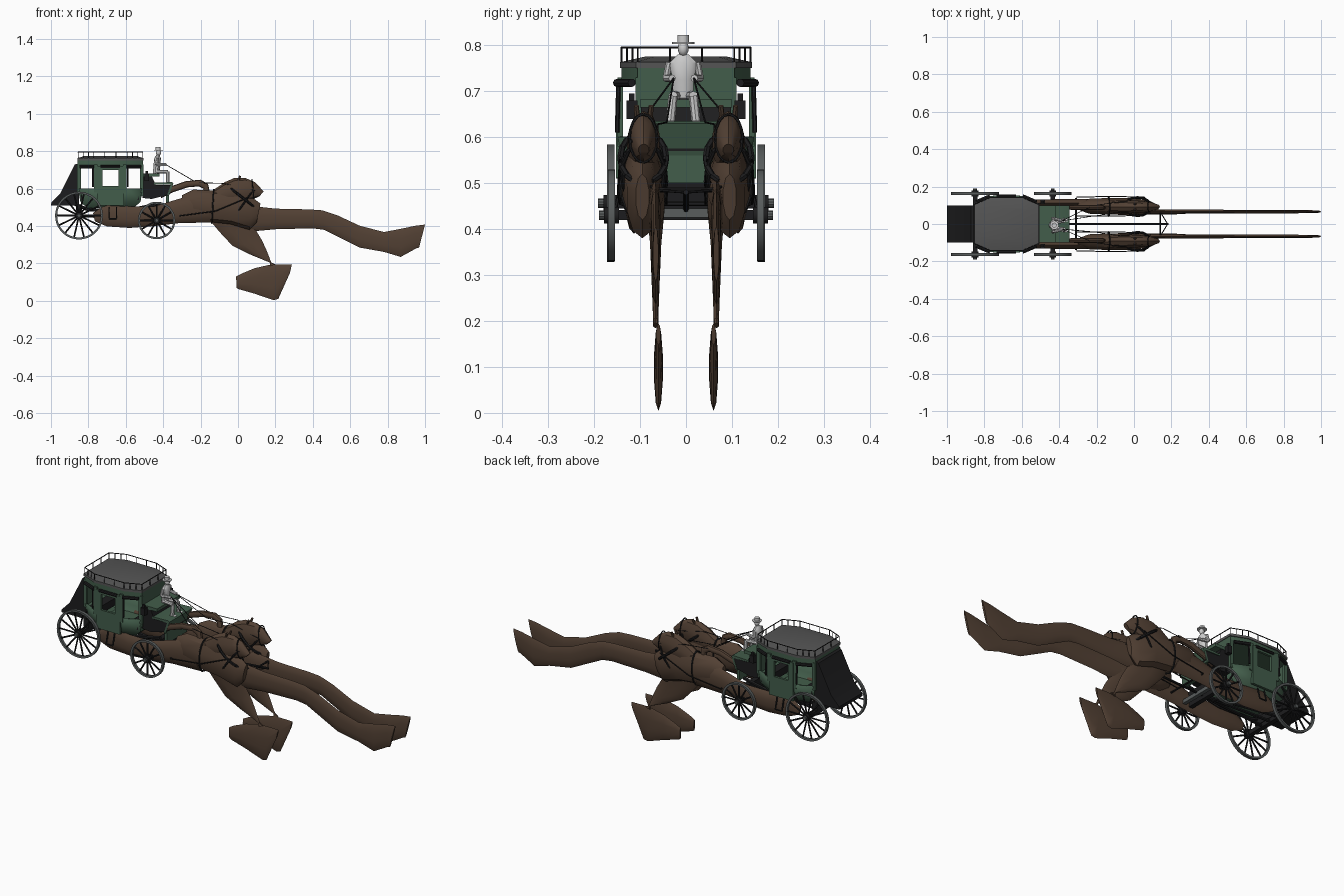
import bpy, bmesh, math
from mathutils import Vector, Matrix

if "Cube" in bpy.data.objects:
    bpy.data.objects.remove(bpy.data.objects["Cube"])

def mat(name, c):
    m = bpy.data.materials.new(name)
    m.diffuse_color = (*c, 1)
    m.use_nodes = True
    m.node_tree.nodes["Principled BSDF"].inputs["Base Color"].default_value = m.diffuse_color
    return m

BROWN = mat("brown_hide", (.085, .052, .034))
GREEN = mat("green_paint", (.055, .11, .07))
BLACK = mat("black_leather", (.012, .012, .013))
ROOF = mat("roof_grey", (.09, .09, .09))
IRON = mat("iron", (.10, .11, .11))

def finish(name, bm, m=None):
    bmesh.ops.recalc_face_normals(bm, faces=bm.faces)
    me = bpy.data.meshes.new(name)
    bm.to_mesh(me)
    bm.free()
    ob = bpy.data.objects.new(name, me)
    bpy.context.collection.objects.link(ob)
    if m:
        me.materials.append(m)
    return ob

def loft(name, rings, m, closed=False, caps=True):
    bm = bmesh.new()
    rs = [[bm.verts.new(p) for p in r] for r in rings]
    n = len(rs[0])
    pairs = list(zip(rs, rs[1:])) + ([(rs[-1], rs[0])] if closed else [])
    for a, b in pairs:
        for i in range(n):
            bm.faces.new((a[i], a[(i + 1) % n], b[(i + 1) % n], b[i]))
    if caps and not closed:
        bm.faces.new(rs[0])
        bm.faces.new(rs[-1])
    return finish(name, bm, m)

def rods(name, lines, r, m, seg=6):
    bm = bmesh.new()
    for line in lines:
        for a, b in zip(line, line[1:]):
            a, b = Vector(a), Vector(b)
            d = b - a
            M = Matrix.Translation((a + b) / 2) @ d.to_track_quat('Z', 'Y').to_matrix().to_4x4()
            bmesh.ops.create_cone(bm, cap_ends=True, segments=seg, radius1=r, radius2=r, depth=d.length, matrix=M)
    return finish(name, bm, m)

def boxes(name, items, m):
    bm = bmesh.new()
    for x0, x1, y0, y1, z0, z1 in items:
        M = Matrix.Translation(((x0 + x1) / 2, (y0 + y1) / 2, (z0 + z1) / 2)) @ Matrix.Diagonal((x1 - x0, y1 - y0, z1 - z0, 1))
        bmesh.ops.create_cube(bm, size=1, matrix=M)
    return finish(name, bm, m)

def ball(name, c, s, m=None):
    bm = bmesh.new()
    bmesh.ops.create_uvsphere(bm, u_segments=12, v_segments=8, radius=1, matrix=Matrix.Translation(c) @ Matrix.Diagonal((*s, 1)))
    return finish(name, bm, m)

def prism(name, prof, y, m):
    return loft(name, [[(x, s * y, z) for x, z in prof] for s in (-1, 1)], m)

# flattened limb: each station = upper edge x,z, lower edge x,z, half width
def limb(name, y, stations, m=BROWN, n=10):
    rings = []
    for ax, az, bx, bz, w in stations:
        ring = []
        for i in range(n):
            t = 2 * math.pi * i / n
            k = (1 - math.cos(t)) / 2
            ring.append((ax + (bx - ax) * k, y + w * math.sin(t), az + (bz - az) * k))
        rings.append(ring)
    return loft(name, rings, m)

# coach plan outline: eight-sided, bulging at the doors
def plan(z, s=1, mid=.14, end=.105, g=0):
    c = -.682
    h = [(-.173 * s - g, end + g), (-.09 * s, mid + g), (.09 * s, mid + g), (.173 * s + g, end + g)]
    return [(c + x, y, z) for x, y in h] + [(c + x, -y, z) for x, y in reversed(h)]

# coach body
tub = loft("lower_body", [plan(.497, .72, .11, .09), plan(.53, .93, .137, .10), plan(.60, 1, .148, .108)], GREEN)
bm = bmesh.new()
bm.from_mesh(tub.data)
bmesh.ops.delete(bm, geom=[max(bm.faces, key=lambda f: f.calc_center_median().z)], context='FACES_ONLY')
bm.to_mesh(tub.data)
bm.free()
mod = tub.modifiers.new("wall", 'SOLIDIFY')
mod.thickness = .01
loft("cornice", [plan(.715), plan(.752)], GREEN)
loft("roof", [plan(.75, 1, .14, .105, .004), plan(.763, 1, .14, .105, .004), plan(.775, .8, .09, .07)], ROOF)
boxes("end_walls", [(-.857, -.845, -.104, .104, .58, .75), (-.52, -.508, -.106, .106, .56, .755)], GREEN)
boxes("inner_seats", [(-.84, -.79, -.11, .11, .54, .58), (-.575, -.53, -.11, .11, .54, .58)], BLACK)
posts, door = [], []
for s in (-1, 1):
    for x, y in ((-.85, .104), (-.76, .143), (-.605, .143), (-.515, .104)):
        posts.append((x - .01, x + .01, s * y - .006, s * y + .006, .58, .73))
    y0, y1 = sorted((s * .139, s * .152))
    door += [(-.755, -.725, y0, y1, .51, .72), (-.64, -.61, y0, y1, .51, .72),
             (-.725, -.64, y0, y1, .51, .615), (-.725, -.64, y0, y1, .70, .72)]
boxes("window_posts", posts, GREEN)
boxes("doors", door, GREEN)
rods("window_rolls", [[(x0, s * y0, .718), (x1, s * y1, .718)] for s in (-1, 1)
     for x0, y0, x1, y1 in ((-.845, .118, -.77, .150), (-.735, .15, -.63, .15), (-.595, .150, -.52, .118))], .009, BLACK, 8)
rods("window_straps", [[(x, s * .147, .715), (x, s * .150, .61)] for s in (-1, 1) for x in (-.775, -.59)], .005, BLACK)

# roof railing
rail = [Vector(p) for p in plan(.795)]
pts = []
for a, b in zip(rail, rail[1:] + rail[:1]):
    pts += [a.lerp(b, i / 3) for i in range(3)]
rods("roof_rail", [rail + rail[:1]], .0025, BLACK)
rods("roof_rail_posts", [[p, p - Vector((0, 0, .035))] for p in pts], .002, BLACK)

# boots and driver's box
prism("rear_boot", [(-1, .51), (-.998, .525), (-.95, .575), (-.872, .73), (-.85, .735), (-.85, .51)], .1, BLACK)
prism("front_boot", [(-.51, .68), (-.46, .665), (-.44, .62), (-.36, .62), (-.365, .57), (-.46, .545), (-.51, .55)], .098, BLACK)
prism("foot_board", [(-.37, .56), (-.345, .63), (-.355, .635), (-.45, .632), (-.45, .623), (-.36, .621), (-.38, .56)], .1, GREEN)
boxes("lower_front_panel", [(-.385, -.37, -.085, .085, .50, .57)], GREEN)
boxes("driver_seat", [(-.505, -.42, -.1, .1, .665, .682)], GREEN)
for s in (-1, 1):
    boxes("lantern", [(-.5, -.475, s * .118 - .012, s * .118 + .012, .64, .68), (-.494, -.481, s * .118 - .006, s * .118 + .006, .68, .695)], BLACK)
    rods("side_step", [[(-.69, s * .14, .5), (-.69, s * .155, .44), (-.65, s * .155, .44), (-.65, s * .14, .5)]], .004, BLACK)

# wheels
def wheel(name, x, y, z, r, n):
    C = Vector((x, y, z))
    seg = 36
    rings = []
    for i in range(seg):
        a = 2 * math.pi * i / seg
        rings.append([(x + math.cos(a) * q, y + d, z + math.sin(a) * q)
                      for q, d in ((r, -.008), (r, .008), (r - .011, .007), (r - .011, -.007))])
    loft(name + "_rim", rings, IRON, closed=True)
    rods(name + "_spokes", [[C, C + Vector((math.cos(a), 0, math.sin(a))) * (r - .008)]
         for a in (2 * math.pi * i / n for i in range(n))], .0045, BLACK)
    rods(name + "_hub", [[C - Vector((0, .016, 0)), C + Vector((0, .016, 0))]], .018, BLACK, 12)
    rods(name + "_cap", [[C - Vector((0, .027, 0)), C + Vector((0, .027, 0))]], .010, IRON, 10)

for s in (-1, 1):
    wheel("rear_wheel", -.85, s * .164, .456, .128, 14)
    wheel("front_wheel", -.435, s * .162, .43, .1, 12)

# undercarriage and pole
boxes("axles", [(-.862, -.838, -.15, .15, .445, .467), (-.447, -.423, -.15, .15, .42, .442)], BLACK)
boxes("bolsters", [(-.865, -.835, -.1, .1, .467, .51), (-.45, -.42, -.1, .1, .442, .50)], BLACK)
rods("reach_bars", [[(-.85, s * .06, .455), (-.55, s * .02, .445), (-.435, 0, .44)] for s in (-1, 0, 1)], .008, BLACK)
rods("body_straps", [[(-.89, s * .085, .525), (-.8, s * .085, .487), (-.6, s * .085, .482), (-.41, s * .085, .52)] for s in (-1, 1)], .009, BLACK)
rods("pole", [[(-.45, 0, .44), (-.1, 0, .455), (.185, 0, .48)]], .006, BLACK, 8)
rods("pole_crossbars", [[(-.31, -.14, .455), (-.31, .14, .455)], [(.14, -.07, .485), (.14, .07, .485)]], .005, BLACK)
boxes("crossbar_plate", [(-.405, -.385, -.11, .11, .425, .445)], IRON)

# horses with stretched limbs
for s in (-1, 1):
    limb("horse_torso", s * .095, [(-.3, .565, -.29, .47, .02), (-.24, .595, -.24, .44, .042), (-.12, .59, -.13, .42, .047),
         (0, .585, -.04, .41, .045), (.08, .55, .06, .38, .035), (.12, .52, .1, .42, .015)])
    limb("horse_hind_leg", s * .113, [(-.775, .47, -.765, .425, .006), (-.7, .52, -.7, .398, .014), (-.58, .505, -.58, .39, .018),
         (-.45, .505, -.45, .40, .02), (-.3, .55, -.32, .415, .022), (-.2, .57, -.14, .42, .024)])
    limb("horse_tail", s * .088, [(-.42, .575, -.41, .55, .006), (-.36, .612, -.35, .58, .012), (-.28, .64, -.27, .607, .014),
         (-.2, .648, -.21, .612, .014), (-.16, .625, -.185, .6, .013), (-.15, .58, -.19, .57, .012)])
    limb("horse_head", s * .092, [(-.15, .58, -.1, .51, .03), (-.07, .635, -.04, .51, .038), (-.02, .657, .02, .515, .036),
         (.04, .657, .06, .535, .032), (.09, .635, .095, .55, .025), (.138, .585, .115, .56, .012)])
    for t in (-1, 1):
        rods("horse_ear", [[(.0, s * .092 + t * .014, .64), (.012, s * .092 + t * .016, .668)]], .006, BROWN)
    limb("horse_forward_leg", s * .066, [(.0, .52, -.02, .40, .02), (.07, .508, .06, .37, .015), (.2, .493, .2, .383, .012), (.38, .489, .4, .388, .011),
         (.45, .484, .46, .38, .011), (.53, .458, .54, .34, .010), (.65, .402, .65, .285, .009), (.78, .368, .78, .262, .009),
         (.88, .387, .87, .235, .009), (.95, .402, .955, .282, .008), (1, .408, .968, .285, .006)])
    limb("horse_lower_leg", s * .066, [(-.15, .43, .1, .45, .02), (-.1, .37, .1, .37, .013), (-.03, .295, .13, .32, .010),
         (.06, .25, .155, .265, .008), (.17, .205, .178, .205, .006), (.17, .185, .2, .195, .006)])
    limb("horse_hoof", s * .06, [(-.01, .13, -.008, .07, .006), (.02, .146, .0, .064, .008), (.09, .175, .09, .038, .010),
         (.17, .193, .19, .004, .010), (.22, .195, .215, .01, .009), (.288, .194, .277, .148, .005)])

# harness: collars, girths, traces
    def band(name, ax, az, bx, bz, w, r):
        loop = [(ax + (bx - ax) * (1 - math.cos(t)) / 2, s * .093 + w * math.sin(t), az + (bz - az) * (1 - math.cos(t)) / 2)
                for t in (2 * math.pi * i / 16 for i in range(17))]
        rods(name, [loop], r, BLACK)
    band("collar", -.05, .61, .09, .5, .05, .007)
    band("chest_strap", .08, .59, -.02, .45, .046, .005)
    band("girth", -.13, .595, -.14, .415, .051, .004)
    band("bridle", .075, .65, .085, .545, .03, .003)
    rods("traces", [[(-.31, s * .093 + t * .05, .455), (-.12, s * .095 + t * .053, .48), (.06, s * .095 + t * .048, .555)] for t in (-1, 1)], .003, BLACK)
    rods("pole_strap", [[(.06, s * .09, .5), (.14, s * .065, .485), (.18, 0, .48)]], .003, BLACK)
    rods("reins", [[(-.385, s * .022 - .005, .728), (-.22, s * (.07 + d), .632), (-.08, s * (.09 + d), .628), (.09, s * (.09 + d), .59)]
                   for d in (-.028, .028)], .002, BLACK)

# driver
Y = -.006
limb("driver_torso", Y, [(-.455, .68, -.42, .685, .022), (-.452, .72, -.415, .725, .024), (-.448, .762, -.412, .762, .032), (-.437, .78, -.42, .78, .012)], None)
ball("driver_head", (-.425, Y, .793), (.014, .012, .017))
rods("hat_brim", [[(-.426, Y, .803), (-.426, Y, .807)]], .024, None, 16)
rods("hat_crown", [[(-.427, Y, .806), (-.427, Y, .822)]], .013, None, 12)
rods("driver_arms", [[(-.43, Y + s * .03, .763), (-.435, Y + s * .037, .728), (-.385, Y + s * .024, .728)] for s in (-1, 1)], .008, None, 8)
rods("driver_legs", [[(-.435, Y + s * .014, .69), (-.375, Y + s * .022, .69), (-.375, Y + s * .028, .632)] for s in (-1, 1)], .010, None, 8)
boxes("driver_boots", [(-.385, -.352, Y + s * .028 - .008, Y + s * .028 + .008, .624, .636) for s in (-1, 1)], None)

# soften rounded parts, keep corners sharp
for ob in bpy.context.scene.objects:
    ob.select_set(True)
    bpy.context.view_layer.objects.active = ob
bpy.ops.object.shade_smooth_by_angle(angle=math.radians(35))
